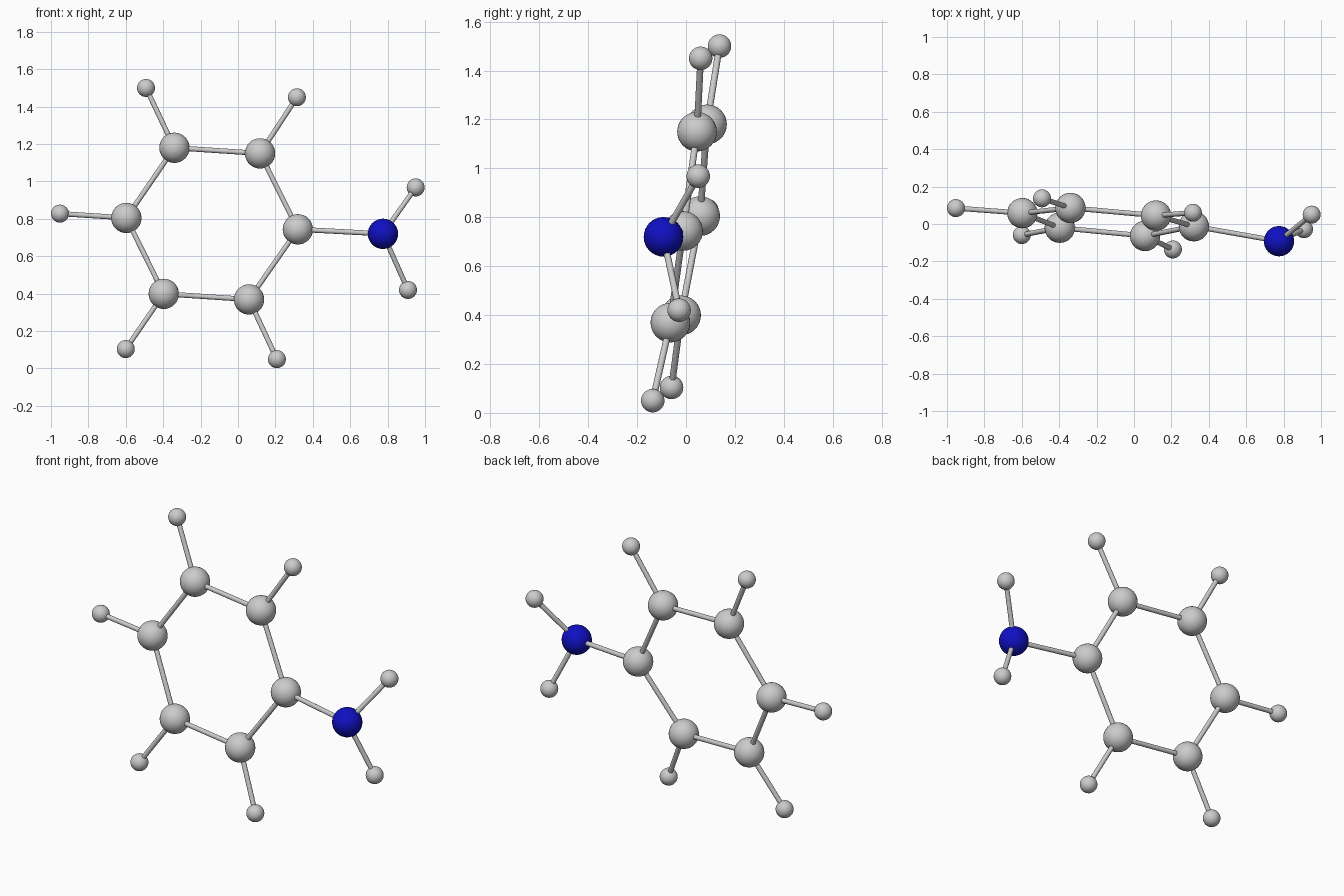
import bpy
from mathutils import Vector

if "Cube" in bpy.data.objects:
    bpy.data.objects.remove(bpy.data.objects["Cube"])

R_BIG, R_SMALL, R_BOND = 0.081, 0.048, 0.0135

# Atom centres: six ring carbons, the nitrogen and seven hydrogens
ring = [Vector(p) for p in [
    (0.32, -0.012, 0.744), (0.118, 0.045, 1.15), (-0.34, 0.086, 1.18),
    (-0.597, 0.058, 0.805), (-0.397, -0.02, 0.399), (0.059, -0.064, 0.369)]]
nitrogen = Vector((0.775, -0.092, 0.72))
ring_h = [Vector(p) for p in [
    (0.315, 0.06, 1.45), (-0.492, 0.137, 1.50), (-0.952, 0.085, 0.828),
    (-0.60, -0.059, 0.104), (0.208, -0.136, 0.05)]]
amine_h = [Vector((0.95, 0.05, 0.968)), Vector((0.909, -0.028, 0.42))]

blue = bpy.data.materials.new("blue")
blue.diffuse_color = (0.005, 0.005, 0.55, 1)
blue.use_nodes = True
blue.node_tree.nodes["Principled BSDF"].inputs["Base Color"].default_value = blue.diffuse_color


def atom(name, centre, radius):
    bpy.ops.mesh.primitive_uv_sphere_add(segments=32, ring_count=16,
                                         radius=radius, location=centre)
    ob = bpy.context.object
    ob.name = name
    bpy.ops.object.shade_smooth()
    return ob


def bond(name, a, b):
    d = b - a
    bpy.ops.mesh.primitive_cylinder_add(vertices=16, radius=R_BOND,
                                        depth=d.length, location=(a + b) / 2)
    ob = bpy.context.object
    ob.name = name
    ob.rotation_euler = d.to_track_quat('Z', 'Y').to_euler()
    bpy.ops.object.shade_smooth_by_angle()


# Ring of carbons
for i, c in enumerate(ring):
    atom(f"carbon_{i + 1}", c, R_BIG)
    bond(f"ring_bond_{i + 1}", c, ring[(i + 1) % 6])

# Hydrogens on the ring
for i, h in enumerate(ring_h):
    atom(f"ring_hydrogen_{i + 1}", h, R_SMALL)
    bond(f"ring_hydrogen_bond_{i + 1}", ring[i + 1], h)

# Amine group
atom("nitrogen", nitrogen, R_BIG).data.materials.append(blue)
bond("nitrogen_bond", ring[0], nitrogen)
for i, h in enumerate(amine_h):
    atom(f"amine_hydrogen_{i + 1}", h, R_SMALL)
    bond(f"amine_hydrogen_bond_{i + 1}", nitrogen, h)
